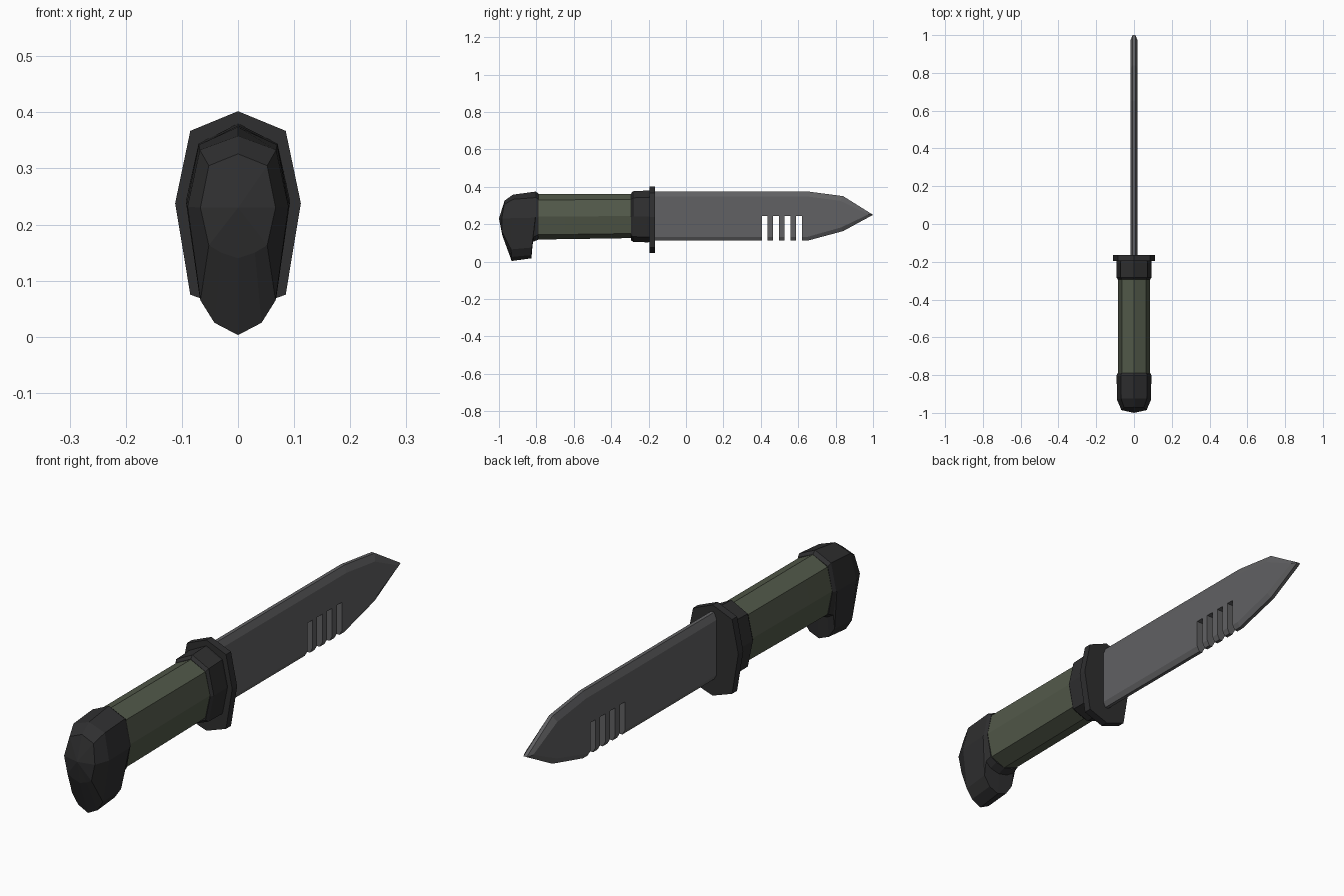
import bpy, bmesh

if "Cube" in bpy.data.objects:
    bpy.data.objects.remove(bpy.data.objects["Cube"])


def material(name, rgb):
    m = bpy.data.materials.new(name)
    m.diffuse_color = (*rgb, 1)
    m.use_nodes = True
    m.node_tree.nodes["Principled BSDF"].inputs["Base Color"].default_value = m.diffuse_color
    return m


steel = material("steel", (0.12, 0.12, 0.125))
olive = material("olive", (0.085, 0.1, 0.068))
black = material("black", (0.028, 0.028, 0.029))


def finish(bm, name, mat):
    bmesh.ops.recalc_face_normals(bm, faces=bm.faces)
    me = bpy.data.meshes.new(name)
    bm.to_mesh(me)
    bm.free()
    ob = bpy.data.objects.new(name, me)
    bpy.context.collection.objects.link(ob)
    if mat:
        me.materials.append(mat)
    return ob


def bridge(bm, a, b):
    for i in range(len(a)):
        j = (i + 1) % len(a)
        bm.faces.new((a[i], a[j], b[j], b[i]))


def loft(name, half_rings, mat, apex=None):
    """Skin half rings (x, y, z), each mirrored across x = 0."""
    bm = bmesh.new()
    rings = []
    for h in half_rings:
        pts = h + [(-x, y, z) for x, y, z in reversed(h[1:-1])]
        rings.append([bm.verts.new(p) for p in pts])
    for a, b in zip(rings, rings[1:]):
        bridge(bm, a, b)
    bm.faces.new(rings[0])
    if apex:
        tip, last = bm.verts.new(apex), rings[-1]
        for i in range(len(last)):
            bm.faces.new((last[i], last[(i + 1) % len(last)], tip))
    else:
        bm.faces.new(rings[-1])
    return finish(bm, name, mat)


def octagon(y, w, top, bottom, corner=0.76, drop=0.13):
    h = top - bottom
    return [(0, y, top), (w * corner, y, top - h * drop),
            (w, y, (top + bottom) / 2), (w * corner, y, bottom + h * drop * 0.8),
            (0, y, bottom)]


# Grip and collar
loft("grip", [octagon(-0.81, 0.084, 0.362, 0.118),
              octagon(-0.65, 0.084, 0.362, 0.12),
              octagon(-0.27, 0.084, 0.362, 0.126)], olive)
loft("collar", [octagon(-0.294, 0.085, 0.364, 0.115),
                octagon(-0.283, 0.093, 0.376, 0.105),
                octagon(-0.205, 0.093, 0.38, 0.103),
                octagon(-0.18, 0.09, 0.378, 0.105)], black)

# Guard plate
loft("guard", [[(0, y, 0.402), (0.085, y, 0.367), (0.112, y, 0.238),
                (0.085, y, 0.075), (0, y, 0.045)] for y in (-0.196, -0.165)], black)

# Hooked pommel
loft("pommel", [
    [(0, -0.788, 0.362), (0.065, -0.788, 0.333), (0.085, -0.788, 0.238),
     (0.068, -0.788, 0.145), (0.04, -0.788, 0.128), (0, -0.788, 0.118)],
    [(0, -0.802, 0.374), (0.07, -0.802, 0.342), (0.092, -0.802, 0.235),
     (0.07, -0.815, 0.132), (0.042, -0.82, 0.115), (0, -0.82, 0.105)],
    [(0, -0.806, 0.374), (0.07, -0.806, 0.342), (0.092, -0.806, 0.235),
     (0.069, -0.825, 0.075), (0.042, -0.826, 0.035), (0, -0.826, 0.018)],
    [(0, -0.925, 0.358), (0.068, -0.925, 0.333), (0.09, -0.93, 0.232),
     (0.067, -0.935, 0.065), (0.042, -0.933, 0.025), (0, -0.932, 0.003)],
    [(0, -0.97, 0.326), (0.052, -0.972, 0.305), (0.067, -0.985, 0.23),
     (0.052, -0.985, 0.163), (0.03, -0.983, 0.15), (0, -0.982, 0.14)],
], black, apex=(0, -1.0, 0.23))

# Blade: outer edge line and inset bevel line, mirrored across x
edge = [(-0.18, 0.375), (0.65, 0.375), (0.84, 0.35), (1.0, 0.25),
        (0.84, 0.163), (0.65, 0.112), (-0.18, 0.112)]
flat = [(-0.18, 0.348), (0.65, 0.348), (0.825, 0.325), (0.975, 0.252),
        (0.83, 0.183), (0.65, 0.132), (-0.18, 0.132)]
bm = bmesh.new()
loops = [[bm.verts.new((x, y, z)) for y, z in line]
         for x, line in ((-0.018, flat), (-0.007, edge), (0.007, edge), (0.018, flat))]
for a, b in zip(loops, loops[1:]):
    bridge(bm, a, b)
bm.faces.new(loops[0])
bm.faces.new(loops[-1])
blade = finish(bm, "blade", steel)

# Serration slots cut out of the lower edge
bm = bmesh.new()
for i in range(4):
    y = 0.421 + i * 0.061
    box = bmesh.ops.create_cube(bm, size=1)["verts"]
    bmesh.ops.scale(bm, vec=(0.1, 0.032, 0.193), verts=box)
    bmesh.ops.translate(bm, vec=(0, y, 0.1465), verts=box)
slots = finish(bm, "slot_cutter", None)
slots.hide_render = True
cut = blade.modifiers.new("slots", 'BOOLEAN')
cut.operation = 'DIFFERENCE'
cut.solver = 'EXACT'
cut.object = slots
bpy.context.view_layer.objects.active = blade
bpy.ops.object.modifier_apply(modifier=cut.name)
bpy.data.objects.remove(slots)
